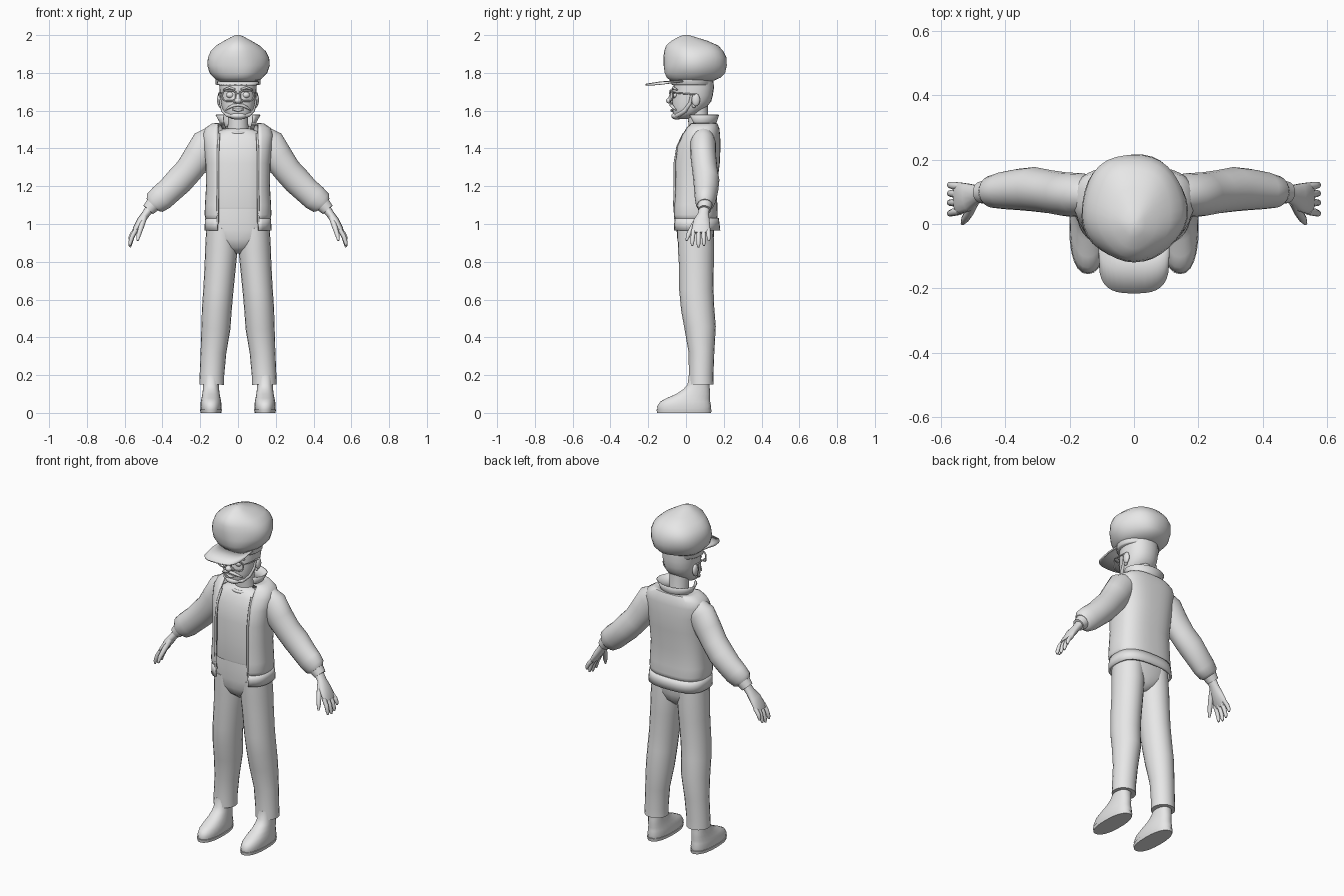
import bpy, bmesh, math
from mathutils import Vector

grey = bpy.data.materials.new("plain grey")
grey.diffuse_color = (0.8, 0.8, 0.8, 1)


def spow(v, e):
    return math.copysign(abs(v) ** e, v)


def finish(name, bm, mirror=False, thick=0, subsurf=0, angle=50):
    bmesh.ops.recalc_face_normals(bm, faces=bm.faces)
    me = bpy.data.meshes.new(name)
    bm.to_mesh(me)
    bm.free()
    ob = bpy.data.objects.new(name, me)
    bpy.context.collection.objects.link(ob)
    me.materials.append(grey)
    bpy.ops.object.select_all(action='DESELECT')
    ob.select_set(True)
    bpy.context.view_layer.objects.active = ob
    bpy.ops.object.shade_smooth_by_angle(angle=math.radians(angle))
    if thick:
        m = ob.modifiers.new("thickness", 'SOLIDIFY')
        m.thickness, m.offset = thick, 0
    if subsurf:
        ob.modifiers.new("smooth", 'SUBSURF').levels = subsurf
        ob.modifiers["smooth"].render_levels = subsurf
    if mirror:
        ob.modifiers.new("mirror", 'MIRROR')
    return ob


def skin(bm, rows, closed=True, caps=True, loop=False):
    """Join rows of points into a surface."""
    vs = [[bm.verts.new(p) for p in row] for row in rows]
    n = len(vs[0])
    pairs = list(zip(vs, vs[1:])) + ([(vs[-1], vs[0])] if loop else [])
    for a, b in pairs:
        for i in range(n if closed else n - 1):
            j = (i + 1) % n
            bm.faces.new((a[i], a[j], b[j], b[i]))
    if closed and caps and not loop:
        bm.faces.new(vs[0])
        bm.faces.new(vs[-1])


def loft(name, rings, cx=0, n=24, e=2.0, gap=None, lump=0, **kw):
    """Stack of horizontal superellipses (z, cy, rx, ry); gap opens the front."""
    rows = []
    for z, cy, rx, ry in rings:
        o = 0 if gap is None else math.asin(min(gap / rx, 0.8) ** (e / 2))
        row = []
        for i in range(n):
            t = o + (2 * math.pi - 2 * o) * i / (n if gap is None else n - 1)
            k = 1 + lump * (math.sin(5 * t + z * 14) + 0.6 * math.sin(3 * t - z * 25))
            row.append((cx + k * rx * spow(math.sin(t), 2 / e),
                        cy - k * ry * spow(math.cos(t), 2 / e), z))
        rows.append(row)
    bm = bmesh.new()
    skin(bm, rows, closed=gap is None)
    return finish(name, bm, **kw)


def tube_rows(pts, n, loop=False):
    P = [Vector(p[:3]) for p in pts]
    rows = []
    for i, p in enumerate(pts):
        a = P[i - 1] if (loop or i) else P[0]
        b = P[(i + 1) % len(P)] if loop else P[min(i + 1, len(P) - 1)]
        t = (b - a).normalized()
        ref = Vector((0, 1, 0)) if abs(t.y) < 0.9 else Vector((1, 0, 0))
        u = t.cross(ref).normalized()
        w = u.cross(t)
        rows.append([P[i] + u * p[3] * math.cos(s) + w * p[-1] * math.sin(s)
                     for s in (2 * math.pi * k / n for k in range(n))])
    return rows


def tube(name, paths, n=12, loop=False, **kw):
    """Tubes through (x, y, z, radius[, depth radius]) points."""
    bm = bmesh.new()
    for pts in paths:
        skin(bm, tube_rows(pts, n, loop), loop=loop)
    return finish(name, bm, **kw)


def ball(name, c, r, **kw):
    bm = bmesh.new()
    bmesh.ops.create_uvsphere(bm, u_segments=16, v_segments=10, radius=1)
    for v in bm.verts:
        v.co = Vector([c[i] + v.co[i] * r[i] for i in range(3)])
    return finish(name, bm, **kw)


# Shoes and soles
loft("shoe", [(.015, -.01, .054, .14), (.035, -.01, .056, .143), (.06, -.004, .054, .132),
              (.078, .012, .05, .115), (.10, .038, .046, .09), (.125, .056, .043, .07),
              (.15, .066, .042, .058), (.2, .07, .042, .055)], cx=.143, e=2.3, mirror=True)
loft("sole", [(0, -.01, .055, .143), (.018, -.01, .058, .146)], cx=.143, e=2.3, mirror=True)

# Trousers: one leg mirrored, and the hips
tube("trouser_leg", [[(.139, .08, .15, .066), (.138, .08, .2, .065), (.13, .082, .32, .068),
                      (.117, .075, .45, .077, .083), (.112, .062, .55, .079, .088),
                      (.104, .055, .65, .08, .091), (.094, .055, .78, .083, .092),
                      (.088, .053, .87, .086, .096), (.085, .05, .98, .083, .095)]],
     n=20, mirror=True)
loft("trouser_hips", [(.845, .055, .02, .045), (.875, .052, .085, .08), (.92, .05, .158, .096),
                      (.97, .05, .168, .1), (1.03, .048, .165, .1), (1.085, .048, .158, .098)],
     e=2.4)

# Shirt with a neckband
loft("shirt", [(1.08, .045, .157, .1), (1.09, .045, .159, .102), (1.2, .047, .155, .1),
               (1.32, .052, .157, .108), (1.41, .06, .16, .1), (1.46, .068, .15, .088),
               (1.49, .075, .11, .078), (1.505, .075, .065, .06)], e=2.7)
tube("shirt_neckband", [[(.078 * math.sin(a), .067 - .07 * math.cos(a), 1.497 - .014 * math.cos(a), .009)
                         for a in (2 * math.pi * i / 24 for i in range(24))]], n=8, loop=True)

# Open jacket, hem band and standing collar
loft("jacket_body", [(1.01, .047, .162, .112), (1.05, .045, .172, .118), (1.1, .045, .17, .116),
                     (1.2, .046, .164, .113), (1.32, .053, .167, .121), (1.41, .062, .176, .116),
                     (1.47, .076, .183, .1), (1.505, .084, .17, .088), (1.528, .087, .135, .076),
                     (1.53, .087, .09, .066)],
     e=2.7, gap=.105, n=32, thick=.01)
loft("jacket_hem", [(.965, .052, .172, .124), (1.0, .05, .17, .122), (1.03, .049, .168, .119)],
     e=2.7, gap=.108, n=32, thick=.012)
loft("jacket_collar", [(1.505, .082, .083, .066), (1.54, .085, .095, .075), (1.578, .086, .117, .087)],
     gap=.078, n=28, thick=.006)
tube("jacket_front_edge", [[(.108, -.054, 1.0, .006), (.107, -.062, 1.1, .006), (.106, -.06, 1.2, .006),
                            (.106, -.06, 1.32, .006), (.105, -.045, 1.41, .006),
                            (.1, -.012, 1.48, .006)]], n=8, mirror=True)

# Sleeves and cuffs
tube("sleeve", [[(.13, .09, 1.45, .07, .06), (.165, .09, 1.425, .084, .068), (.21, .092, 1.355, .08, .068),
                 (.26, .1, 1.285, .074, .067), (.31, .108, 1.23, .075, .069), (.36, .107, 1.18, .07, .064),
                 (.405, .104, 1.14, .07, .058), (.44, .1, 1.112, .063, .05), (.452, .1, 1.1, .045, .04)]],
     n=20, mirror=True)
tube("cuff", [[(.445, .1, 1.108, .042, .04), (.475, .098, 1.075, .034, .034)]], n=16, mirror=True)

# Hands: palm, four fingers and a thumb
tube("palm", [[(.465, .098, 1.085, .025, .027), (.49, .092, 1.05, .021, .03), (.515, .083, 1.015, .022, .044),
               (.54, .08, .975, .017, .05), (.552, .08, .953, .011, .047)]], n=14, mirror=True)
fingers = []
for y0, y1, drop in ((.04, .033, 0), (.067, .066, -.008), (.093, .095, 0), (.117, .121, .025)):
    fingers.append([(.54, y0, .97, .012), (.56, (y0 + y1) / 2, .935 + drop / 2, .012),
                    (.571, y1, .90 + drop, .010), (.572, y1, .885 + drop, .005)])
fingers.append([(.497, .068, 1.035, .016), (.512, .035, .985, .014),
                (.525, .014, .945, .012), (.532, .002, .912, .006)])
tube("fingers", fingers, n=10, mirror=True)

# Neck and head
loft("neck", [(1.46, .075, .06, .06), (1.54, .065, .053, .053), (1.64, .06, .055, .055)])
loft("head", [(1.555, -.022, .03, .032), (1.568, -.012, .058, .053), (1.59, .002, .077, .072),
              (1.62, .018, .087, .092), (1.65, .03, .092, .104), (1.68, .036, .096, .106),
              (1.72, .041, .099, .107), (1.77, .04, .1, .105)], e=2.2)
ball("ear", (.098, .052, 1.657), (.013, .022, .034), mirror=True)
ball("ear_lobe", (.094, .042, 1.627), (.009, .011, .012), mirror=True)

# Face: nose, eyes, brows, moustache, mouth and beard
ball("nose_tip", (0, -.086, 1.653), (.019, .02, .016))
tube("nose_bridge", [[(0, -.066, 1.70, .009), (0, -.08, 1.675, .011), (0, -.088, 1.655, .014)]], n=10)
ball("nostril", (.016, -.077, 1.649), (.011, .012, .01), mirror=True)
ball("eye", (.042, -.058, 1.683), (.02, .014, .016), mirror=True)
tube("eyebrow", [[(.015, -.072, 1.712, .005), (.045, -.068, 1.722, .007), (.078, -.047, 1.71, .004)]],
     n=8, mirror=True)
tube("moustache", [[(0, -.08, 1.63, .008), (.025, -.077, 1.627, .009), (.05, -.066, 1.615, .007),
                    (.066, -.052, 1.603, .003)]], n=8, mirror=True)
tube("lower_lip", [[(-.03, -.07, 1.607, .004), (0, -.075, 1.601, .008), (.03, -.07, 1.607, .004)]], n=8)
ball("chin_beard", (0, -.048, 1.572), (.045, .03, .02))
tube("jaw_beard", [[(.02, -.056, 1.572, .012), (.055, -.04, 1.578, .013), (.078, -.005, 1.6, .012),
                    (.09, .022, 1.64, .009), (.097, .03, 1.69, .006)]], n=8, mirror=True)

# Glasses: rims, bridge and side arms
tube("glasses_rim", [[(.047 + .036 * spow(math.cos(a), .65), -.084 + .014 * max(0, math.cos(a)),
                       1.679 + .028 * spow(math.sin(a), .65), .0045)
                      for a in (2 * math.pi * i / 24 for i in range(24))]], n=6, loop=True, mirror=True)
tube("glasses_bridge", [[(-.013, -.084, 1.69, .004), (0, -.087, 1.693, .004), (.013, -.084, 1.69, .004)]], n=6)
tube("glasses_arm", [[(.083, -.07, 1.693, .004), (.1, -.045, 1.693, .004), (.102, .05, 1.686, .004)]],
     n=6, mirror=True)

# Cap: soft crown, band, and flat visor
crown = [(1.755, .03, .108, .108), (1.775, .04, .13, .142), (1.8, .046, .153, .16),
         (1.84, .049, .165, .167), (1.88, .05, .162, .167), (1.915, .045, .146, .157),
         (1.945, .036, .115, .138), (1.97, .02, .072, .095), (1.99, .004, .035, .045),
         (2.0, 0, .012, .015)]
loft("cap_crown", crown, n=36, lump=.018, angle=80)
loft("cap_band", [(1.735, .032, .112, .104), (1.74, .032, .118, .109), (1.772, .032, .118, .11)], n=28)
inner, middle, outer = [], [], []
for i in range(17):
    a = math.pi * (i / 16 - .5)
    s, c = spow(math.sin(a), .7), abs(math.cos(a)) ** .7
    inner.append((.104 * s, .02 - .09 * c, 1.756))
    middle.append((.108 * s, -.06 - .08 * c, 1.75))
    outer.append((.105 * s, -.125 - .09 * c, 1.738))
bm = bmesh.new()
skin(bm, [inner, middle, outer], closed=False)
finish("cap_visor", bm, thick=.008)
